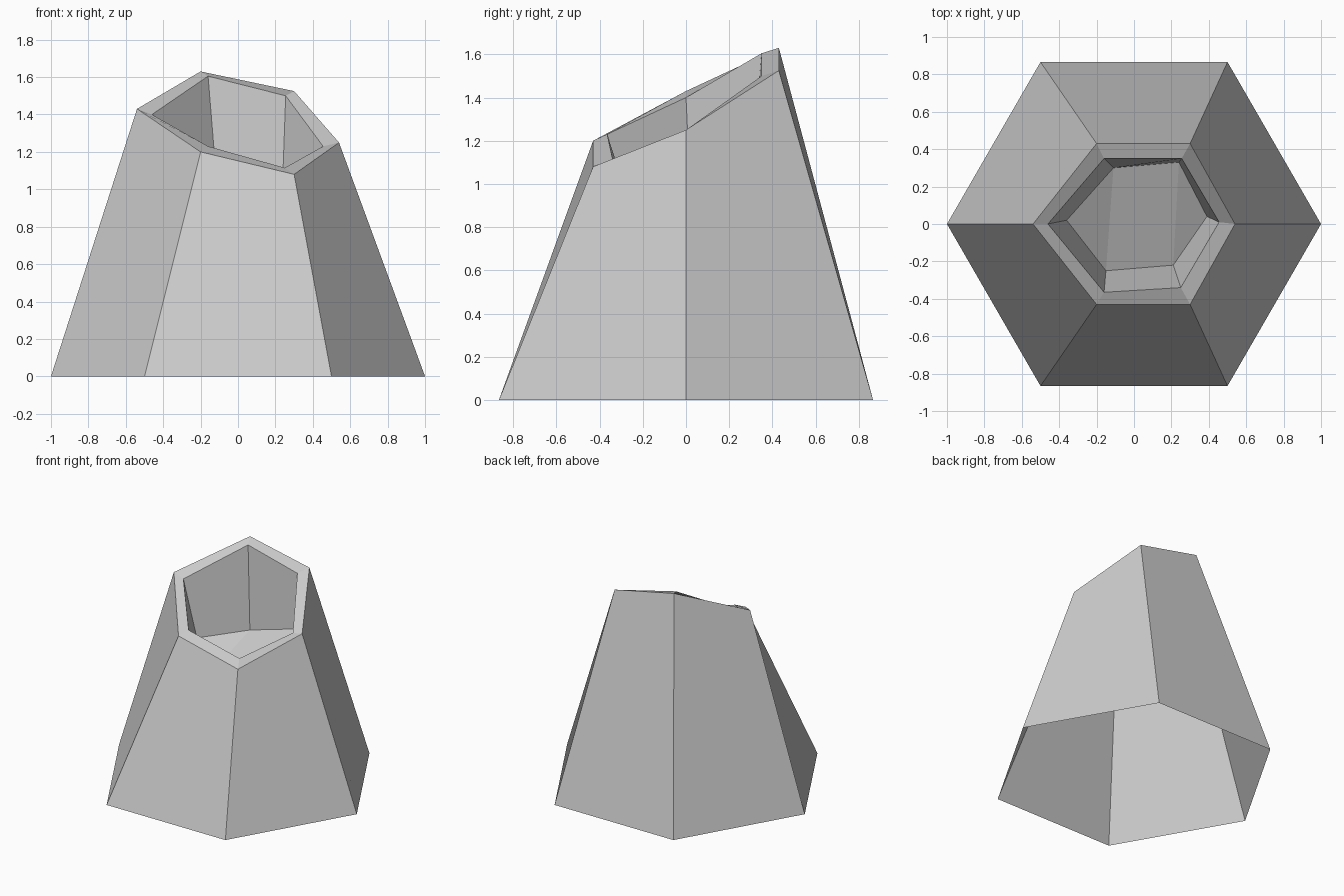
import bpy, bmesh, math

cube = bpy.data.objects.get("Cube")
if cube:
    bpy.data.objects.remove(cube, do_unlink=True)

# Single stone colour
stone = bpy.data.materials.new("stone_grey")
stone.use_nodes = True
GREY = (0.6, 0.6, 0.6, 1)
stone.diffuse_color = GREY
stone.node_tree.nodes["Principled BSDF"].inputs["Base Color"].default_value = GREY

# Six-sided rings from the ground up, over the rim and down into the pit;
# each starts at the right corner and runs counter-clockwise
SIDES = 6
base = [(math.cos(math.tau * i / SIDES), math.sin(math.tau * i / SIDES), 0)
        for i in range(SIDES)]
rim = [(.54, 0, 1.25), (.3, .43, 1.525), (-.2, .43, 1.63),
       (-.54, 0, 1.43), (-.2, -.43, 1.2), (.3, -.43, 1.08)]
lip = [(.455, .01, 1.23), (.255, .35, 1.5), (-.16, .35, 1.605),
       (-.46, 0, 1.4), (-.16, -.365, 1.23), (.25, -.34, 1.115)]
floor = [(.39, .04, .93), (.24, .33, 1.08), (-.11, .3, .99),
         (-.36, .02, .97), (-.15, -.25, .77), (.21, -.22, .78)]

bm = bmesh.new()
rings = [[bm.verts.new(p) for p in ring] for ring in (base, rim, lip, floor)]

# Outer walls, rim and pit walls (the underside stays open)
for low, high in zip(rings, rings[1:]):
    for i in range(SIDES):
        j = (i + 1) % SIDES
        bm.faces.new((low[i], low[j], high[j], high[i]))

# Pit floor in three facets
f = rings[-1]
bm.faces.new((f[0], f[1], f[5]))
bm.faces.new((f[1], f[2], f[4], f[5]))
bm.faces.new((f[2], f[3], f[4]))

mesh = bpy.data.meshes.new("hollow_rock_cone")
bm.to_mesh(mesh)
bm.free()
mesh.materials.append(stone)
bpy.context.collection.objects.link(bpy.data.objects.new("hollow_rock_cone", mesh))
